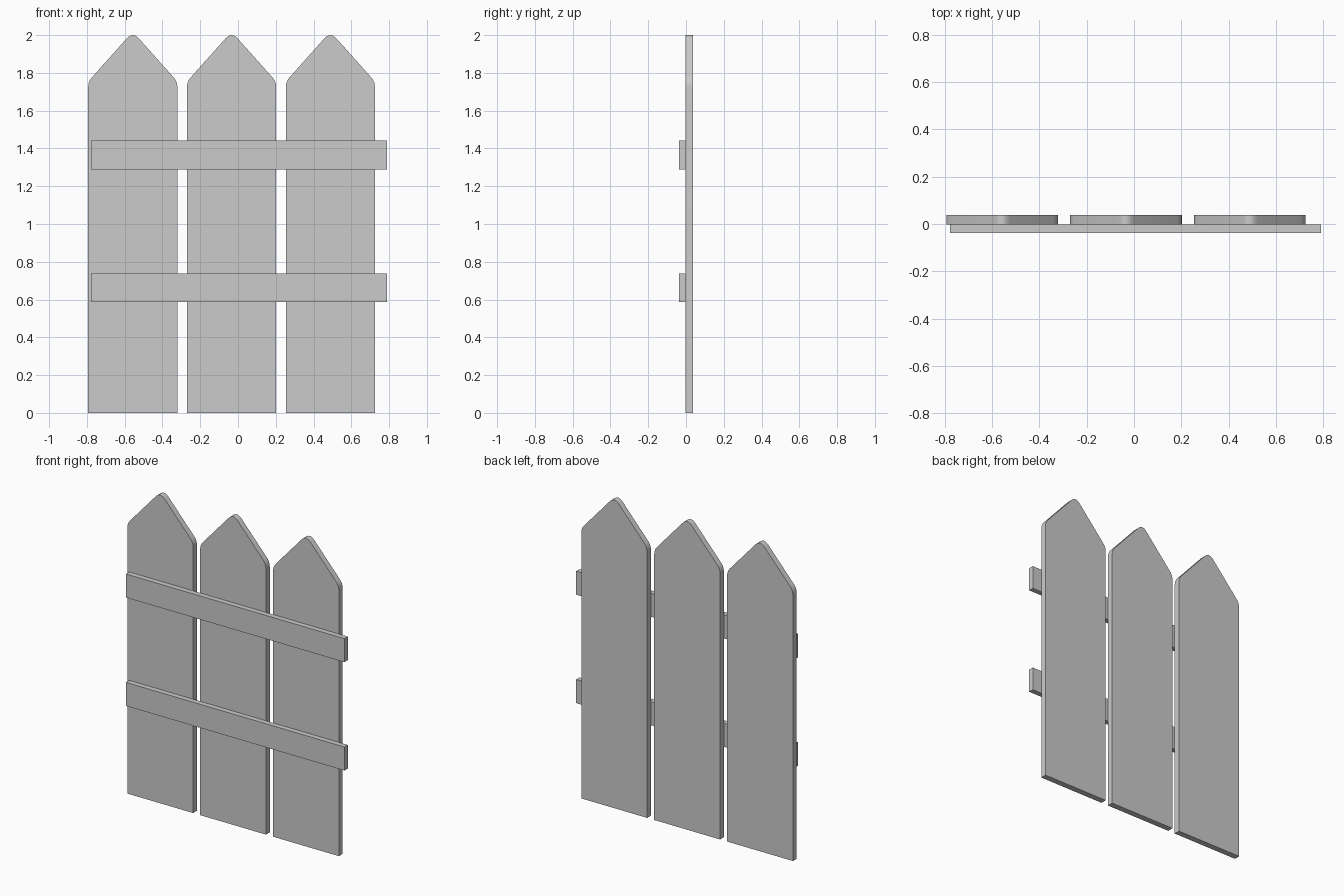
import bpy, bmesh
from mathutils import Vector

if "Cube" in bpy.data.objects:
    bpy.data.objects.remove(bpy.data.objects["Cube"])


def rounded_outline(corners, steps=6):
    """Round each (x, z, cut) corner with a small curve."""
    pts = []
    n = len(corners)
    for i, (x, z, cut) in enumerate(corners):
        c = Vector((x, z))
        if cut == 0:
            pts.append(c)
            continue
        a = c + (Vector(corners[i - 1][:2]) - c).normalized() * cut
        b = c + (Vector(corners[(i + 1) % n][:2]) - c).normalized() * cut
        for k in range(steps + 1):
            t = k / steps
            pts.append(a * (1 - t) ** 2 + c * 2 * t * (1 - t) + b * t * t)
    return pts


def plank(name, outline, x, y0, y1):
    """Extrude an x-z outline from y0 to y1."""
    bm = bmesh.new()
    face = bm.faces.new([bm.verts.new((x + p.x, y0, p.y)) for p in outline])
    ext = bmesh.ops.extrude_face_region(bm, geom=[face], use_keep_orig=True)
    verts = [g for g in ext["geom"] if isinstance(g, bmesh.types.BMVert)]
    bmesh.ops.translate(bm, verts=verts, vec=(0, y1 - y0, 0))
    bmesh.ops.recalc_face_normals(bm, faces=bm.faces)
    mesh = bpy.data.meshes.new(name)
    bm.to_mesh(mesh)
    bm.free()
    obj = bpy.data.objects.new(name, mesh)
    bpy.context.collection.objects.link(obj)
    bpy.context.view_layer.objects.active = obj
    obj.select_set(True)
    bpy.ops.object.shade_smooth_by_angle()
    obj.select_set(False)
    return obj


# Upright pickets with rounded points
W = 0.236
picket = rounded_outline([
    (-W, 0, 0), (W, 0, 0), (W, 1.754, 0.03),
    (0, 2.0185, 0.05), (-W, 1.754, 0.03),
])
for i in range(3):
    plank(f"picket_{i + 1}", picket, -0.557 + 0.523 * i, -0.002, 0.037)

# Horizontal rails across the front
for name, z0, z1 in (("lower_rail", 0.586, 0.739), ("upper_rail", 1.289, 1.442)):
    rail = rounded_outline([(-0.784, z0, 0), (0.784, z0, 0),
                            (0.784, z1, 0), (-0.784, z1, 0)])
    plank(name, rail, 0.006, -0.037, -0.003)
